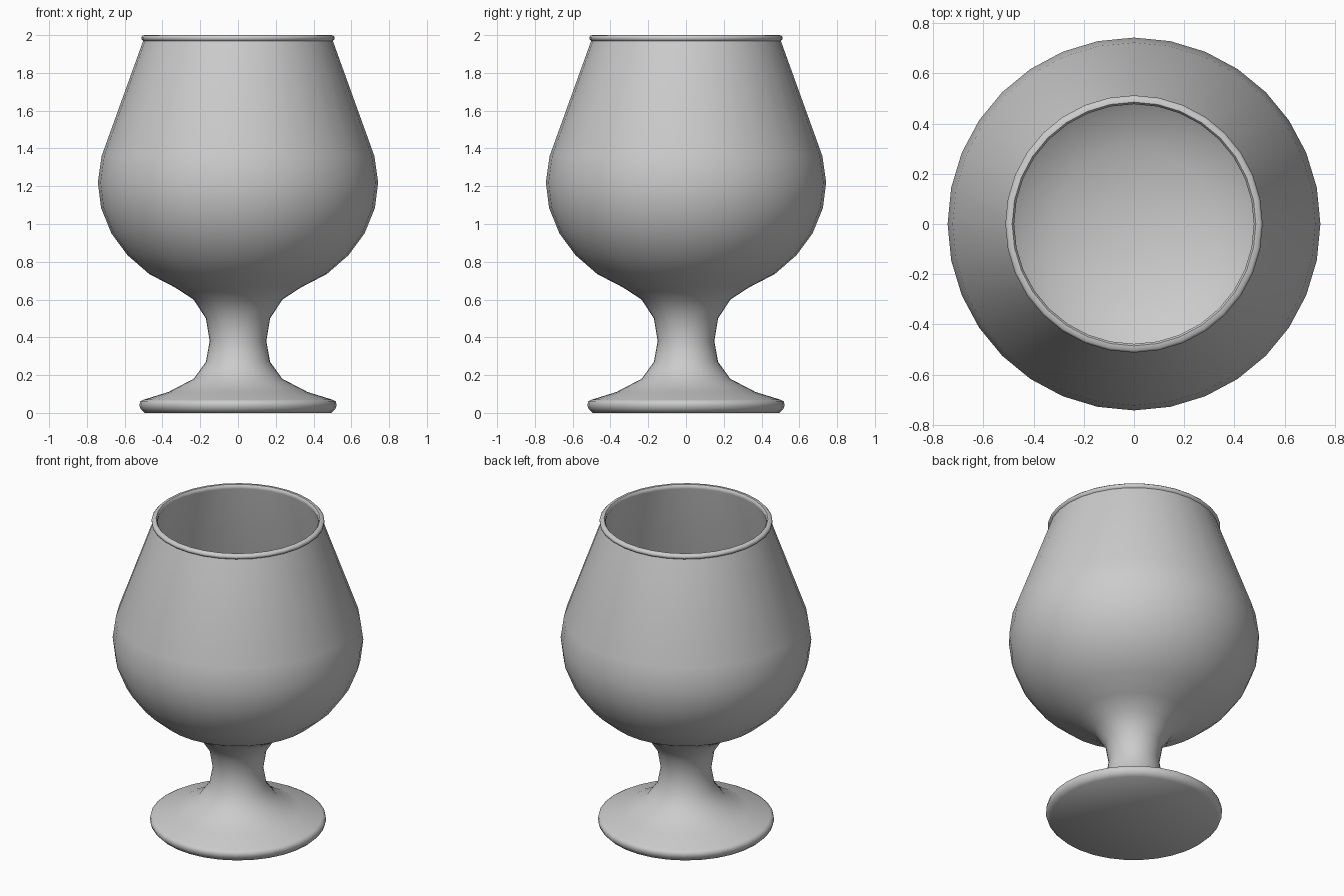
import bpy
import math

SIDES = 32

cube = bpy.data.objects.get("Cube")
if cube:
    bpy.data.objects.remove(cube, do_unlink=True)

glass = bpy.data.materials.new("light_grey")
glass.use_nodes = True
colour = (0.6, 0.6, 0.6, 1)
glass.diffuse_color = colour
glass.node_tree.nodes["Principled BSDF"].inputs["Base Color"].default_value = colour


def lathe(name, profile):
    """Turn a (radius, height) profile about z; radius 0 makes a pole."""
    verts, faces, rings = [], [], []
    for r, z in profile:
        count = SIDES if r > 0 else 1
        start = len(verts)
        for i in range(count):
            a = math.tau * i / SIDES
            verts.append((r * math.cos(a), r * math.sin(a), z))
        rings.append([start + i % count for i in range(SIDES)])
    for low, high in zip(rings, rings[1:]):
        for i in range(SIDES):
            j = (i + 1) % SIDES
            quad = [low[i], low[j], high[j], high[i]]
            faces.append(list(dict.fromkeys(quad)))
    mesh = bpy.data.meshes.new(name)
    mesh.from_pydata(verts, [], faces)
    mesh.materials.append(glass)
    obj = bpy.data.objects.new(name, mesh)
    bpy.context.collection.objects.link(obj)
    bpy.ops.object.select_all(action="DESELECT")
    obj.select_set(True)
    bpy.context.view_layer.objects.active = obj
    bpy.ops.object.shade_smooth_by_angle(angle=math.radians(50))
    return obj


# Foot, flaring stem and outside of the bowl
foot = [(0, 0), (0.495, 0), (0.515, 0.02), (0.522, 0.04), (0.518, 0.06), (0.5, 0.07)]
stem = [(0.37, 0.11), (0.235, 0.18), (0.17, 0.27), (0.15, 0.38), (0.17, 0.5), (0.235, 0.6)]
bowl = [(0.335, 0.665), (0.47, 0.735), (0.585, 0.835), (0.67, 0.95),
        (0.725, 1.085), (0.742, 1.22), (0.722, 1.36), (0.502, 1.97)]
# Rounded lip
lip = [(0.511, 1.977), (0.512, 1.99), (0.503, 1.999), (0.485, 2.0), (0.477, 1.99), (0.477, 1.975)]
# Inside of the bowl, a thin wall inward from the outside
inside = [(r - 0.022, z + 0.012) for r, z in reversed(bowl[1:-1])]
inside += [(0.31, 0.69), (0.16, 0.655), (0, 0.645)]

lathe("goblet", foot + stem + bowl + lip + inside)
